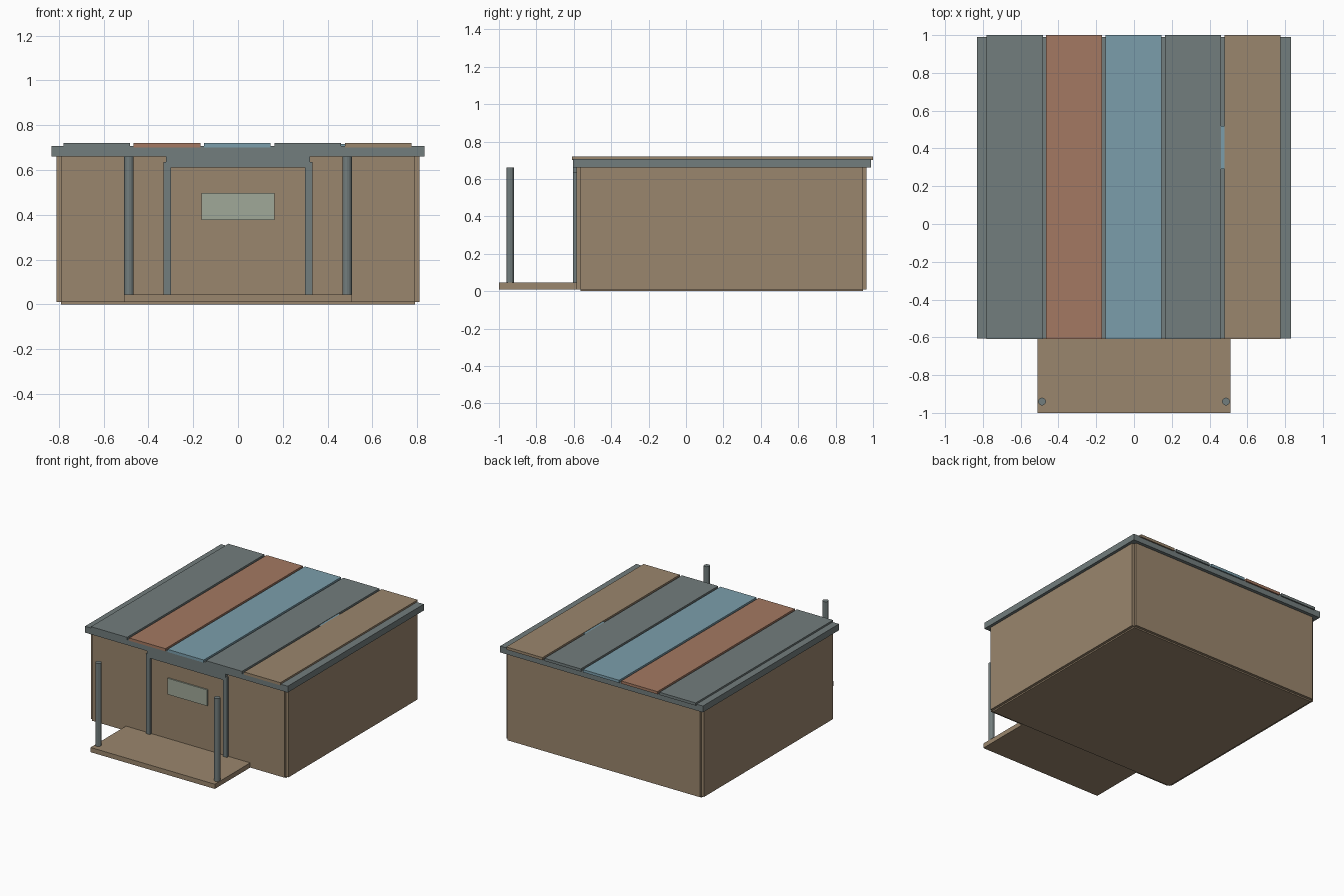
import bpy
import bmesh
from mathutils import Vector

cube = bpy.data.objects.get("Cube")
if cube:
    bpy.data.objects.remove(cube, do_unlink=True)


def material(name, rgb):
    # sRGB bytes to a linear flat colour
    lin = [((c / 255 + 0.055) / 1.055) ** 2.4 for c in rgb] + [1]
    m = bpy.data.materials.new(name)
    m.use_nodes = True
    m.diffuse_color = lin
    m.node_tree.nodes["Principled BSDF"].inputs["Base Color"].default_value = lin
    return m


tan = material("tan_wood", (154, 134, 109))
grey = material("grey_metal", (114, 125, 125))
rust = material("terracotta", (164, 121, 98))
blue = material("pale_blue", (123, 158, 171))
glass = material("window_glass", (160, 168, 152))


def finish(name, bm, mat):
    mesh = bpy.data.meshes.new(name)
    bm.to_mesh(mesh)
    bm.free()
    mesh.materials.append(mat)
    obj = bpy.data.objects.new(name, mesh)
    bpy.context.collection.objects.link(obj)
    return obj


def box(name, x, y, z, mat):
    bm = bmesh.new()
    bmesh.ops.create_cube(bm, size=1)
    spans = (x, y, z)
    bmesh.ops.scale(bm, verts=bm.verts, vec=Vector([b - a for a, b in spans]))
    bmesh.ops.translate(bm, verts=bm.verts, vec=Vector([(a + b) / 2 for a, b in spans]))
    return finish(name, bm, mat)


def post(name, x, y, z, radius, mat):
    bm = bmesh.new()
    bmesh.ops.create_cone(bm, cap_ends=True, segments=12, radius1=radius,
                          radius2=radius, depth=z[1] - z[0])
    bmesh.ops.translate(bm, verts=bm.verts, vec=(x, y, sum(z) / 2))
    return finish(name, bm, mat)


# Core of the house and its outer wall panels, leaving notched corners
X, FRONT, BACK = 0.79, -0.565, 0.945
T = 0.02
wall_z = (0.01, 0.66)
box("house_core", (-X, X), (FRONT, BACK), (0, 0.66), tan)
box("front_wall", (-X, X), (FRONT - T, FRONT), wall_z, tan)
box("back_wall", (-X, X), (BACK, BACK + T), wall_z, tan)
for side, s in (("left", 1), ("right", -1)):
    box(side + "_wall", sorted((s * X, s * (X + T))), (FRONT, BACK), wall_z, tan)

# Roof slab and coloured roof panels
box("roof_slab", (-0.832, 0.832), (-0.605, 0.99), (0.66, 0.707), grey)
for i, mat in enumerate((grey, rust, blue, grey, tan)):
    x = -0.78 + i * 0.3145
    box(f"roof_panel_{i + 1}", (x, x + 0.297), (-0.61, 1.0), (0.7, 0.72), mat)
box("skylight", (0.455, 0.485), (0.29, 0.52), (0.7, 0.717), blue)

# Door frame and window
frame_y = (-0.605, FRONT)
for side, s in (("left", 1), ("right", -1)):
    box(side + "_door_jamb", sorted((s * 0.3, s * 0.333)), frame_y, (0.045, 0.636), grey)
box("door_header", (-0.322, 0.322), frame_y, (0.612, 0.66), grey)
box("door_window", (-0.163, 0.163), (-0.595, -0.575), (0.377, 0.497), glass)

# Porch deck with its two free-standing posts
box("porch_deck", (-0.51, 0.51), (-1.0, FRONT), (0.01, 0.045), tan)
for side, s in (("left", 1), ("right", -1)):
    post(side + "_porch_post", s * 0.487, -0.94, (0.04, 0.66), 0.021, grey)
